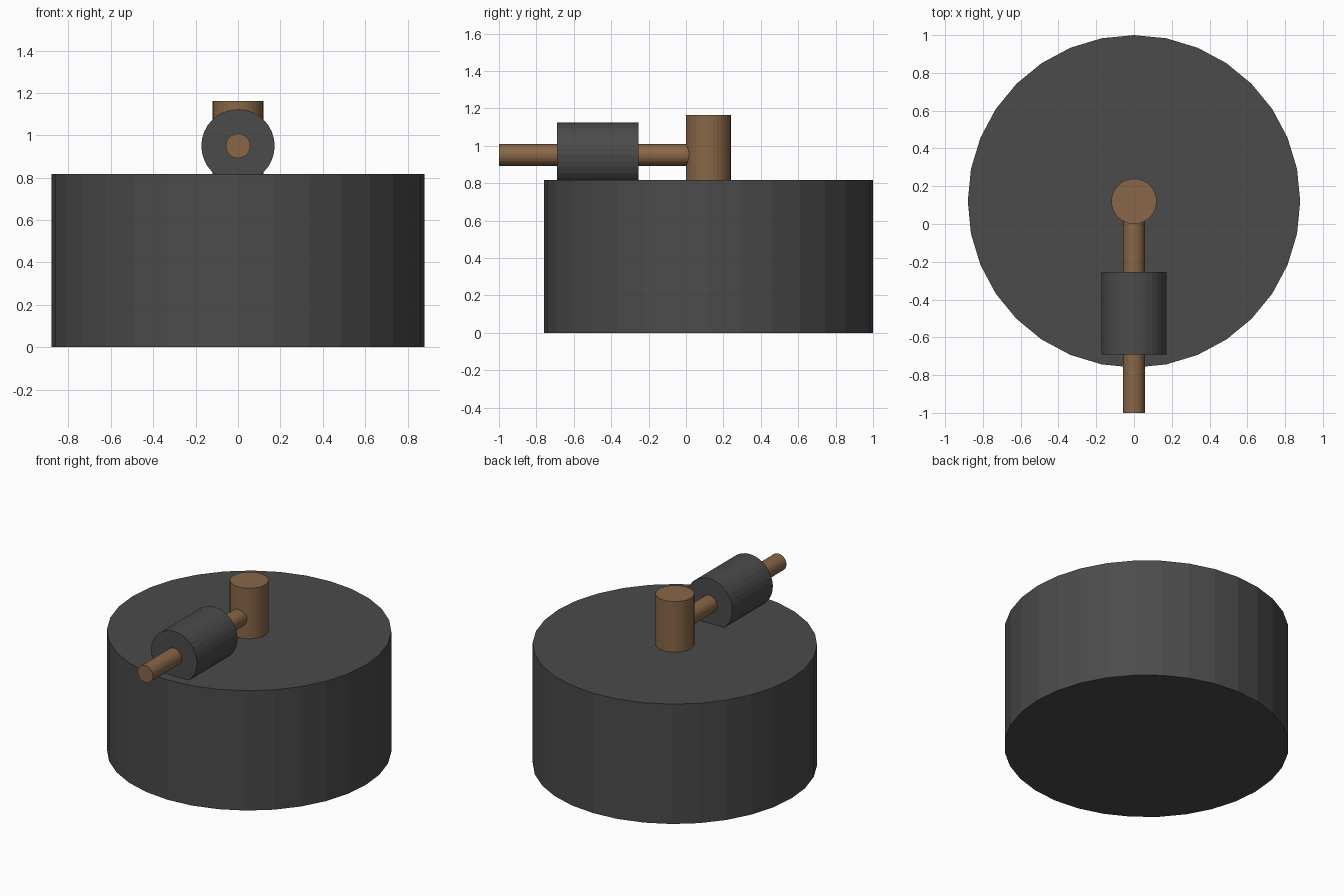
import bpy
from math import pi

cube = bpy.data.objects.get("Cube")
if cube:
    bpy.data.objects.remove(cube, do_unlink=True)


def material(name, rgb):
    mat = bpy.data.materials.new(name)
    mat.use_nodes = True
    color = (*rgb, 1)
    mat.diffuse_color = color
    mat.node_tree.nodes["Principled BSDF"].inputs["Base Color"].default_value = color
    return mat


def cylinder(name, radius, start, end, center, mat, lying=False):
    """Flat-shaded cylinder from start to end along z, or along y when lying."""
    mid = (start + end) / 2
    location = (0, mid, center) if lying else (0, center, mid)
    bpy.ops.mesh.primitive_cylinder_add(
        vertices=32, radius=radius, depth=end - start,
        location=location, rotation=(pi / 2 if lying else 0, 0, 0))
    obj = bpy.context.object
    obj.name = name
    obj.data.materials.append(mat)
    return obj


stone = material("dark stone", (0.07, 0.07, 0.07))
wood = material("brown wood", (0.25, 0.135, 0.065))

# Round bed and its central upright post
POST_Y = 0.12
cylinder("base_drum", 0.88, 0, 0.818, POST_Y, stone)
cylinder("center_post", 0.12, 0.8, 1.163, POST_Y, wood)

# Horizontal axle running out of the post, carrying the roller
AXLE_Z = 0.95
cylinder("axle", 0.058, -1, POST_Y, AXLE_Z, wood, lying=True)
cylinder("roller", 0.173, -0.69, -0.253, AXLE_Z, stone, lying=True)
